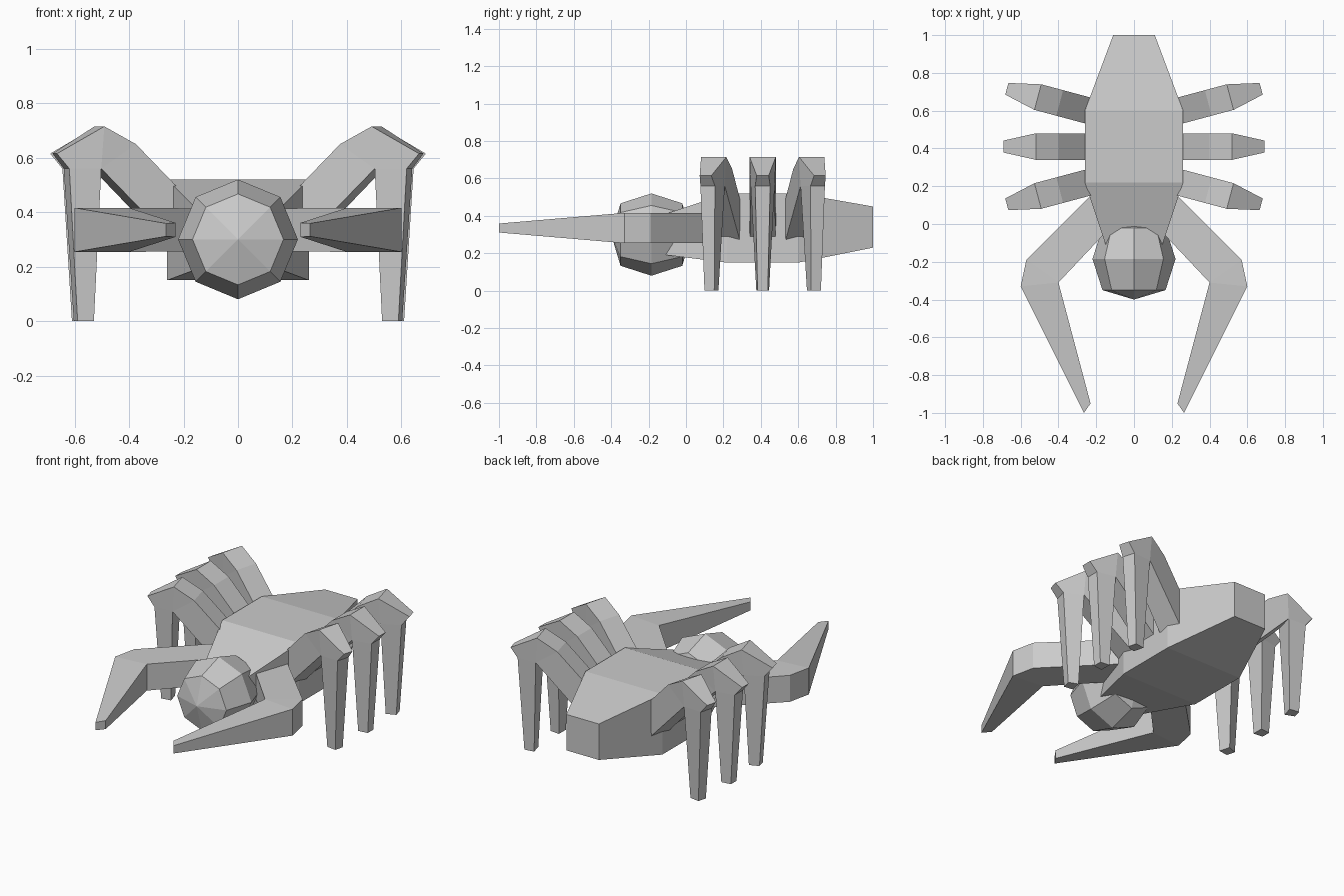
import bpy, bmesh
from math import radians, sin, cos, pi
from mathutils import Matrix, Vector

cube = bpy.data.objects.get("Cube")
if cube:
    bpy.data.objects.remove(cube, do_unlink=True)

grey = bpy.data.materials.new("plain_grey")
grey.use_nodes = True
GREY = (0.6, 0.6, 0.6, 1)
grey.diffuse_color = GREY
grey.node_tree.nodes["Principled BSDF"].inputs["Base Color"].default_value = GREY


def finish(bm, name):
    """Turn a bmesh into a flat-shaded object."""
    bmesh.ops.recalc_face_normals(bm, faces=bm.faces)
    mesh = bpy.data.meshes.new(name)
    bm.to_mesh(mesh)
    bm.free()
    mesh.materials.append(grey)
    obj = bpy.data.objects.new(name, mesh)
    bpy.context.collection.objects.link(obj)
    return obj


def loft(name, rings, start=None, end=None):
    """Skin a row of rings; close each end with a face or a pole."""
    bm = bmesh.new()
    loops = [[bm.verts.new(p) for p in ring] for ring in rings]
    n = len(loops[0])
    for a, b in zip(loops, loops[1:]):
        for i in range(n):
            j = (i + 1) % n
            bm.faces.new((a[i], a[j], b[j], b[i]))
    for loop, pole in ((loops[0], start), (loops[-1], end)):
        if pole is None:
            bm.faces.new(loop)
        else:
            tip = bm.verts.new(pole)
            for i in range(n):
                bm.faces.new((loop[i], loop[(i + 1) % n], tip))
    return finish(bm, name)


def slab(name, outline, panels, place):
    """Thicken an outline of (u, v, half thickness), split into panels."""
    bm = bmesh.new()
    sides = [[bm.verts.new(place(u, v, s * t)) for u, v, t in outline]
             for s in (-1, 1)]
    for side in sides:
        for panel in panels:
            bm.faces.new([side[i] for i in panel])
    a, b = sides
    for i in range(len(outline)):
        j = (i + 1) % len(outline)
        bm.faces.new((a[i], a[j], b[j], b[i]))
    return finish(bm, name)


# Body: rectangular sections (y, half width, bottom, top)
sections = [(-0.14, 0.14, 0.195, 0.40), (0.22, 0.26, 0.15, 0.52),
            (0.60, 0.26, 0.15, 0.52), (1.0, 0.11, 0.23, 0.45)]
loft("body", [[(-w, y, lo), (w, y, lo), (w, y, hi), (-w, y, hi)]
              for y, w, lo, hi in sections])

# Head: eight-sided ball with its poles facing front and back
head_rings = [[(r * sin(k * pi / 4), y, 0.3 + r * cos(k * pi / 4)) for k in range(8)]
              for y, r in ((-0.35, 0.167), (-0.185, 0.22), (-0.02, 0.167))]
loft("head", head_rings, (0, -0.40, 0.3), (0, 0.03, 0.3))

# Pincer outline seen from above: root, elbow, tip
pincer = [(0.07, 0.04, 0.078), (0.16, 0.22, 0.078), (0.57, -0.19, 0.081),
          (0.60, -0.33, 0.081), (0.265, -1.0, 0.024), (0.23, -0.95, 0.026),
          (0.40, -0.31, 0.081)]
pincer_panels = [(0, 1, 2, 6), (2, 3, 6), (3, 4, 5, 6)]

# Leg outline seen from the front: thigh, knee, shin
leg = [(0.20, 0.23, 0.07), (0.20, 0.45, 0.07), (0.40, 0.65, 0.07),
       (0.52, 0.715, 0.07), (0.69, 0.615, 0.032), (0.645, 0.56, 0.04),
       (0.61, 0.0, 0.027), (0.55, 0.0, 0.034), (0.53, 0.56, 0.064)]
leg_panels = [(0, 1, 2, 8), (2, 3, 8), (3, 4, 5, 8), (5, 6, 7, 8)]

for side, s in (("left", 1), ("right", -1)):
    slab(side + "_pincer", pincer, pincer_panels,
         lambda u, v, t: (s * u, v, 0.335 + t))
    for row, y, angle in (("front", 0.231, -15), ("middle", 0.41, 0), ("rear", 0.589, 15)):
        turn = Matrix.Rotation(radians(angle), 3, 'Z')

        def place(u, v, t):
            p = turn @ Vector((u - 0.2, t, v))
            return (s * (p.x + 0.2), p.y + y, p.z)
        slab(f"{side}_{row}_leg", leg, leg_panels, place)
